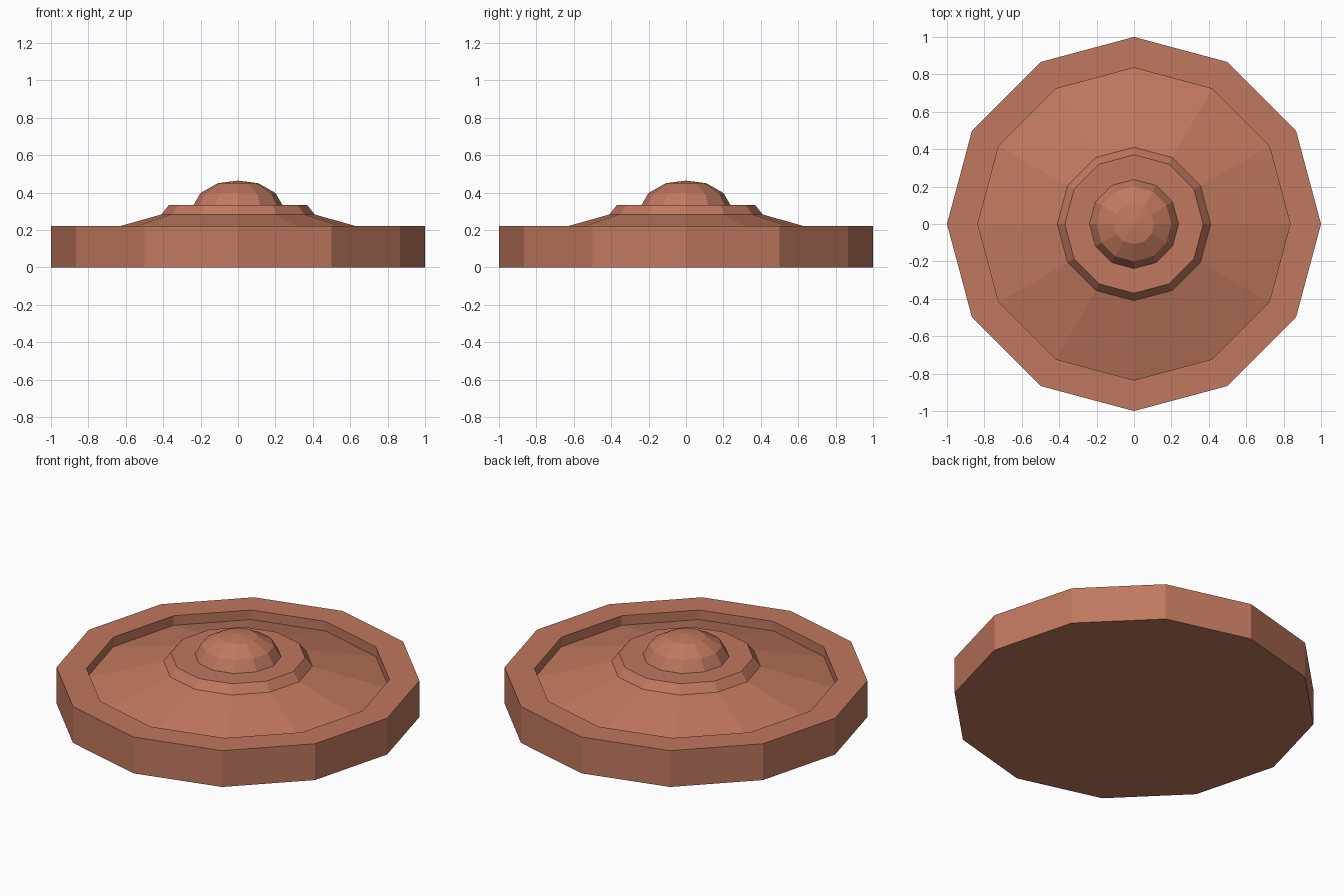
import bpy
import bmesh
from math import cos, sin, tau

SIDES = 12

cube = bpy.data.objects.get("Cube")
if cube:
    bpy.data.objects.remove(cube, do_unlink=True)

clay = bpy.data.materials.new("terracotta")
clay.use_nodes = True
color = (0.53, 0.188, 0.112, 1)
clay.diffuse_color = color
bsdf = next(n for n in clay.node_tree.nodes if n.type == "BSDF_PRINCIPLED")
bsdf.inputs["Base Color"].default_value = color


def lathe(name, profile):
    """Flat-shaded twelve-sided solid of revolution from (radius, height) points."""
    bm = bmesh.new()
    rings = []
    for r, z in profile:
        if r == 0:
            rings.append([bm.verts.new((0, 0, z))] * SIDES)
        else:
            rings.append([bm.verts.new((r * cos(tau * i / SIDES), r * sin(tau * i / SIDES), z))
                          for i in range(SIDES)])
    for low, high in zip(rings, rings[1:]):
        for i in range(SIDES):
            j = (i + 1) % SIDES
            corners = dict.fromkeys((low[i], low[j], high[j], high[i]))
            bm.faces.new(list(corners))
    mesh = bpy.data.meshes.new(name)
    bm.to_mesh(mesh)
    bm.free()
    mesh.materials.append(clay)
    obj = bpy.data.objects.new(name, mesh)
    bpy.context.collection.objects.link(obj)
    return obj


# Disc with a raised rim and a conical floor rising to the collar
lathe("rimmed_disc", [(0, 0), (1, 0), (1, 0.22), (0.835, 0.22), (0.835, 0.162), (0.41, 0.283)])

# Sloped collar with a flat top
lathe("collar", [(0.41, 0.283), (0.37, 0.333), (0.238, 0.333)])

# Faceted dome
lathe("dome", [(0.238, 0.333), (0.2, 0.398), (0.108, 0.45), (0, 0.464)])
